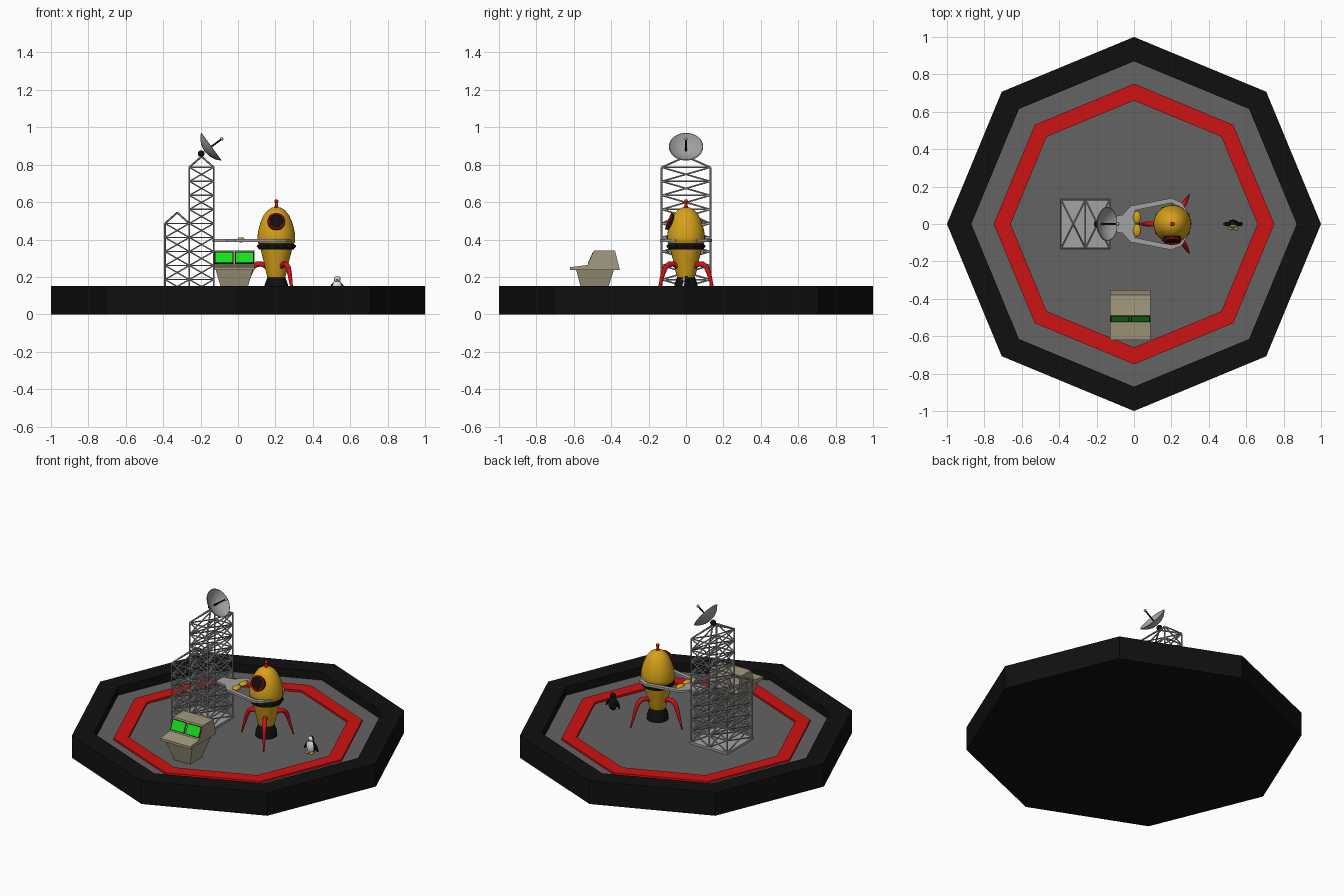
import bpy, bmesh, math
from mathutils import Vector, Matrix

if "Cube" in bpy.data.objects:
    bpy.data.objects.remove(bpy.data.objects["Cube"])


def mat(name, r, g, b):
    m = bpy.data.materials.new(name)
    m.diffuse_color = (r, g, b, 1)
    m.use_nodes = True
    m.node_tree.nodes["Principled BSDF"].inputs["Base Color"].default_value = m.diffuse_color
    return m


BLACK = mat("black", .005, .005, .005)
FLOOR = mat("floor grey", .125, .125, .125)
RED = mat("red", .62, .006, .006)
YELLOW = mat("yellow", .68, .36, .01)
GREY = mat("metal grey", .36, .36, .36)
TAN = mat("tan", .36, .32, .21)
GREEN = mat("screen green", .008, .75, .01)
WHITE = mat("white", .75, .75, .75)


def finish(name, bm, *mats, smooth=False, normals=True):
    if normals:
        bmesh.ops.recalc_face_normals(bm, faces=bm.faces)
    me = bpy.data.meshes.new(name)
    bm.to_mesh(me)
    bm.free()
    for m in mats:
        me.materials.append(m)
    ob = bpy.data.objects.new(name, me)
    bpy.context.collection.objects.link(ob)
    if smooth:
        bpy.ops.object.select_all(action='DESELECT')
        ob.select_set(True)
        bpy.context.view_layer.objects.active = ob
        bpy.ops.object.shade_smooth_by_angle(angle=math.radians(40))
    return ob


def lathe(name, prof, n, m, loc=(0, 0, 0), axis=(0, 0, 1), smooth=True, closed=False):
    """Turn an (r, z) profile around an axis."""
    bm = bmesh.new()
    rings = [[bm.verts.new((r * math.cos(2 * math.pi * i / n), r * math.sin(2 * math.pi * i / n), z))
              for i in range(n)] for r, z in prof]
    pairs = list(zip(rings, rings[1:])) + ([(rings[-1], rings[0])] if closed else [])
    for a, b in pairs:
        for i in range(n):
            j = (i + 1) % n
            bm.faces.new((a[i], a[j], b[j], b[i]))
    bmesh.ops.remove_doubles(bm, verts=bm.verts, dist=1e-5)
    rot = Vector((0, 0, 1)).rotation_difference(Vector(axis)).to_matrix().to_4x4()
    bm.transform(Matrix.Translation(loc) @ rot)
    return finish(name, bm, m, smooth=smooth)


def rod(bm, a, b, r=.005, sides=6):
    a, b = Vector(a), Vector(b)
    d = b - a
    mx = Matrix.Translation((a + b) / 2) @ Vector((0, 0, 1)).rotation_difference(d).to_matrix().to_4x4()
    bmesh.ops.create_cone(bm, cap_ends=True, segments=sides, radius1=r, radius2=r, depth=d.length, matrix=mx)


def ball(name, loc, size, m, smooth=True):
    bm = bmesh.new()
    mx = Matrix.Translation(loc) @ Matrix.Diagonal((*size, 1))
    bmesh.ops.create_uvsphere(bm, u_segments=16, v_segments=10, radius=1, matrix=mx)
    return finish(name, bm, m, smooth=smooth)


def prism(bm, lower, upper):
    """Solid between two matching loops."""
    a, b = [bm.verts.new(p) for p in lower], [bm.verts.new(p) for p in upper]
    n = len(a)
    bm.faces.new(a)
    bm.faces.new(b)
    for i in range(n):
        bm.faces.new((a[i], a[(i + 1) % n], b[(i + 1) % n], b[i]))


# Octagonal launch pad
Z = .097
lathe("pad_rim", [(0, 0), (1, 0), (1, .152), (.87, .152), (.87, Z - .01)], 8, BLACK, smooth=False)
lathe("pad_floor", [(.87, Z), (0, Z)], 8, FLOOR, smooth=False)
lathe("pad_red_ring", [(.75, Z - .01), (.75, Z + .013), (.66, Z + .013), (.66, Z - .01)], 8, RED,
      smooth=False, closed=True)

# Lattice tower: tall bay and short bay
H, ZB, W = .075, .111, .13
bm = bmesh.new()


def panel(p, q, levels):
    for k in range(levels):
        z0, z1 = ZB + k * H, ZB + (k + 1) * H
        rod(bm, (*p, z0), (*q, z1), .0042)
        rod(bm, (*q, z0), (*p, z1), .0042)
        rod(bm, (*p, z1), (*q, z1), .0042)


for x0, x1, levels, sides in ((-.26, -.13, 9, (-.26, -.13)), (-.39, -.26, 5, (-.39,))):
    top = ZB + levels * H
    for y in (-W, W):
        panel((x0, y), (x1, y), levels)
        for x in (x0, x1):
            rod(bm, (x, y, ZB), (x, y, top), .005)
            rod(bm, (x, y, top), ((x0 + x1) / 2, 0, top + .058), .005)
    for x in sides:
        panel((x, -W), (x, W), levels)
finish("lattice_tower", bm, GREY)
bm = bmesh.new()
bmesh.ops.create_cube(bm, size=1, matrix=Matrix.Translation((-.26, 0, .102)) @ Matrix.Diagonal((.27, .27, .018, 1)))
finish("tower_base_plate", bm, GREY)

# Dish antenna
ax = Vector((.806, 0, .592))
c = Vector((-.145, 0, .895))
lathe("antenna_dish", [(0, -.042), (.04, -.035), (.07, -.019), (.092, .002), (.088, .004), (.068, -.013),
                       (.038, -.029), (0, -.035)], 32, GREY, c, ax)
bm = bmesh.new()
rod(bm, c - ax * .04, c + ax * .07, .005, 10)
finish("antenna_feed_rod", bm, BLACK)
ball("antenna_feed_tip", c + ax * .072, (.009,) * 3, GREY)
ball("antenna_pivot", (-.197, 0, .859), (.018,) * 3, BLACK)

# Service arm with two claws
bm = bmesh.new()


def plate(pts, z0=.388, z1=.402):
    prism(bm, [(x, y, z0) for x, y in pts], [(x, y, z1) for x, y in pts])


plate([(-.135, -.035), (-.06, -.05), (-.015, -.1), (.005, -.1), (.005, .1), (-.015, .1), (-.06, .05), (-.135, .035)])
for s in (-1, 1):
    plate([(0, s * .1), (.2, s * .138), (.255, s * .115), (.29, s * .06), (.28, s * .05),
           (.24, s * .095), (.2, s * .113), (0, s * .072)])
finish("service_arm", bm, GREY)
for s in (-1, 1):
    ball("arm_cushion", (.016, s * .035, .398), (.022, .034, .014), YELLOW)

# Rocket
R = (.205, 0, 0)
lathe("rocket_nozzle", [(0, .15), (.05, .15), (.058, .125), (.066, .125), (.062, .16), (.047, .2), (0, .2)], 32, BLACK, R)
lathe("rocket_lower_body", [(0, .19), (.047, .195), (.054, .22), (.067, .28), (.08, .33), (.086, .36)], 32, YELLOW, R)
lathe("rocket_belt", [(.08, .348), (.094, .348), (.099, .356), (.099, .37), (.094, .38), (.08, .38)], 32, BLACK, R)
lathe("rocket_upper_body", [(.09, .375), (.099, .385), (.101, .41), (.099, .435), (.093, .465), (.083, .497), (.068, .53),
                            (.048, .555), (.025, .57), (0, .575)], 32, YELLOW, R)
lathe("nose_spike", [(.014, .565), (.009, .58), (.006, .6), (0, .6)], 16, RED, R)
ball("nose_ball", (.205, 0, .604), (.011,) * 3, RED)
for i in range(12):
    a = math.tau * i / 12
    ball("belt_rivet", (.205 + .099 * math.cos(a), .099 * math.sin(a), .364), (.006,) * 3, BLACK)

# Porthole on the front
wa = Vector((0, -.93, .36))
wc = Vector((.205, -.08, .493))
lathe("porthole_barrel", [(.046, -.03), (.046, .01), (.038, .014), (.036, .009), (0, .013)], 28, BLACK, wc, wa)
lathe("porthole_ring", [(.042 + .006 * math.cos(t * math.tau / 8), .012 + .006 * math.sin(t * math.tau / 8))
                        for t in range(8)], 28, RED, wc, wa, closed=True)

# Three bent legs, tapering to a point
path = [(.045, .25, .013), (.075, .268, .014), (.105, .268, .0145), (.128, .25, .014), (.143, .215, .012),
        (.157, .165, .009), (.178, .098, .003)]
for ang in (60, 180, 300):
    bm = bmesh.new()
    rings = []
    for k, (r, z, t) in enumerate(path):
        p, q = path[max(k - 1, 0)], path[min(k + 1, len(path) - 1)]
        d = Vector((q[0] - p[0], q[1] - p[1])).normalized()
        ring = []
        for i in range(10):
            u, v = t * math.cos(i * math.tau / 10), t * math.sin(i * math.tau / 10)
            ring.append(bm.verts.new((r - d.y * u, v, z + d.x * u)))
        rings.append(ring)
    for a, b in zip(rings, rings[1:]):
        for i in range(10):
            bm.faces.new((a[i], a[(i + 1) % 10], b[(i + 1) % 10], b[i]))
    bm.faces.new(rings[0])
    bm.faces.new(rings[-1])
    bm.transform(Matrix.Translation(R) @ Matrix.Rotation(math.radians(ang), 4, 'Z'))
    finish("rocket_leg", bm, RED, smooth=True)

# Control console: tapered foot and slanted head
bm = bmesh.new()


def rect(x0, x1, y0, y1, z):
    return [(x0, y0, z), (x1, y0, z), (x1, y1, z), (x0, y1, z)]


prism(bm, rect(-.078, .038, -.55, -.43, Z), rect(-.12, .08, -.588, -.385, .24))
side = [(-.62, .236), (-.62, .252), (-.525, .264), (-.49, .342), (-.38, .342), (-.353, .236)]
prism(bm, [(-.128, y, z) for y, z in side], [(.088, y, z) for y, z in side])
finish("console", bm, TAN)


def screen(name, x0, x1, t0, t1, out, m):
    """Thin plate on the slanted console face."""
    a, b, n = Vector((0, -.525, .264)), Vector((0, -.49, .342)), Vector((0, -.912, .41))
    bm = bmesh.new()
    quad = [a.lerp(b, t) + Vector((x, 0, 0)) for x, t in ((x0, t0), (x1, t0), (x1, t1), (x0, t1))]
    prism(bm, quad, [p + n * out for p in quad])
    finish(name, bm, m)


for x0, x1 in ((-.125, -.024), (-.016, .085)):
    screen("screen_frame", x0, x1, .08, .9, .002, BLACK)
    screen("screen", x0 + .005, x1 - .005, .14, .84, .004, GREEN)

# Small bird with a white front
bm = bmesh.new()
for loc, size in (((.53, 0, .138), (.03, .024, .045)), ((.53, 0, .187), (.018, .018, .019))):
    bmesh.ops.create_uvsphere(bm, u_segments=12, v_segments=8, radius=1,
                              matrix=Matrix.Translation(loc) @ Matrix.Diagonal((*size, 1)))
for f in bm.faces:
    f.normal_update()
    f.material_index = int(f.normal.y < -.35)
finish("bird_body", bm, BLACK, WHITE)
for s in (-1, 1):
    bm = bmesh.new()
    bmesh.ops.create_uvsphere(bm, u_segments=8, v_segments=6, radius=1, matrix=Matrix.Translation((.53 + s * .035, 0, .14))
                              @ Matrix.Rotation(-s * .5, 4, 'Y') @ Matrix.Diagonal((.007, .012, .032, 1)))
    finish("bird_flipper", bm, BLACK)
    ball("bird_foot", (.53 + s * .015, -.015, Z + .005), (.012, .018, .006), YELLOW)
ball("bird_beak", (.53, -.02, .184), (.005, .011, .004), YELLOW)
